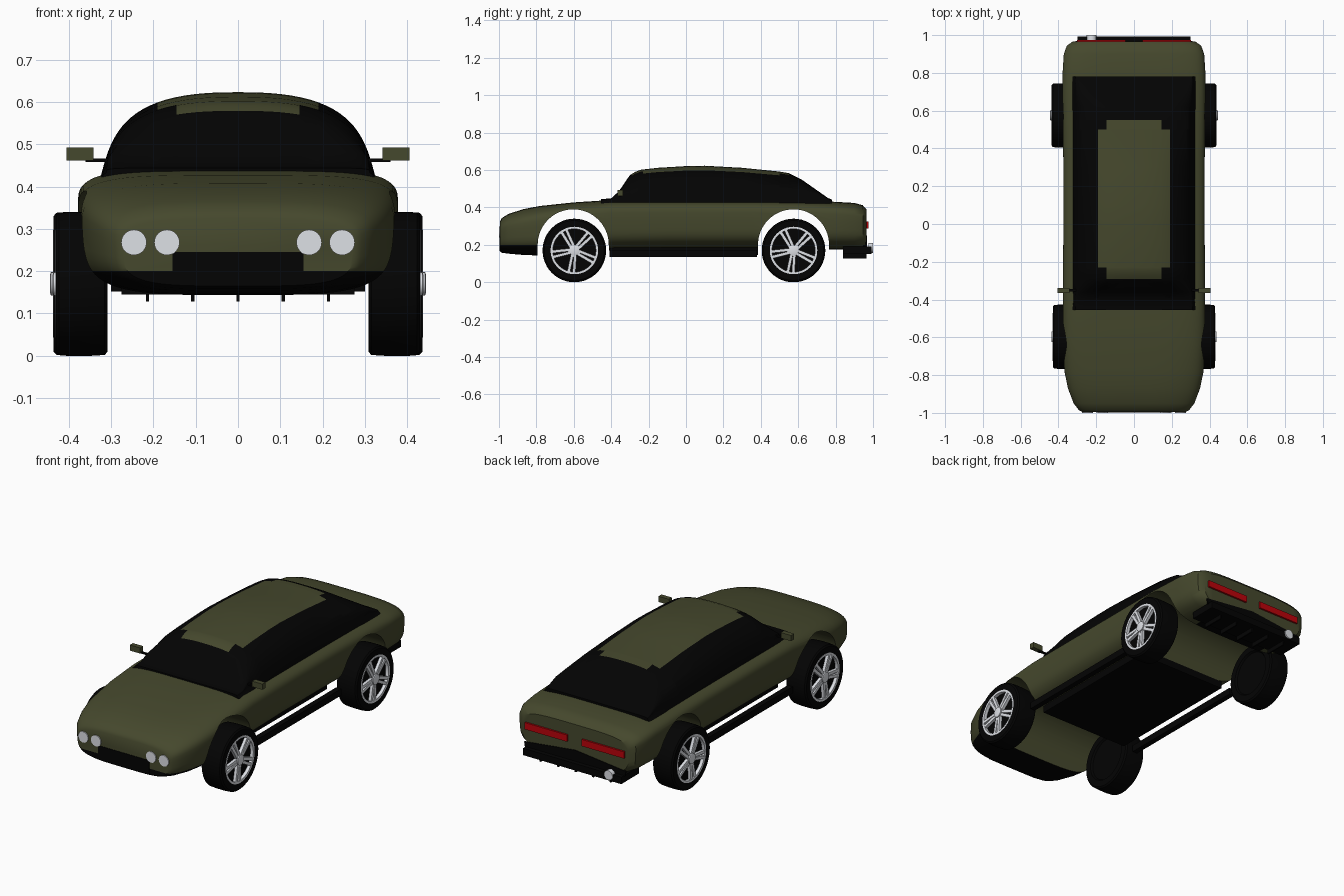
import bpy, bmesh, math
from mathutils import Matrix, Vector

if "Cube" in bpy.data.objects:
    bpy.data.objects.remove(bpy.data.objects["Cube"])


def material(name, rgb, rough=0.6):
    m = bpy.data.materials.new(name)
    m.use_nodes = True
    m.diffuse_color = (*rgb, 1)
    node = m.node_tree.nodes["Principled BSDF"]
    node.inputs["Base Color"].default_value = (*rgb, 1)
    node.inputs["Roughness"].default_value = rough
    return m


OLIVE = material("olive paint", (0.06, 0.065, 0.026))
BLACK = material("black", (0.001, 0.001, 0.001))
SILVER = material("silver", (0.73, 0.75, 0.79))
RED = material("red lamp", (0.5, 0.001, 0.003))


def finish(name, bm, mats, angle=35):
    bmesh.ops.recalc_face_normals(bm, faces=bm.faces)
    mesh = bpy.data.meshes.new(name)
    bm.to_mesh(mesh)
    bm.free()
    for m in mats:
        mesh.materials.append(m)
    mesh.shade_smooth()
    mesh.set_sharp_from_angle(angle=math.radians(angle))
    ob = bpy.data.objects.new(name, mesh)
    bpy.context.collection.objects.link(ob)
    return ob


def box(name, mat, x, y, z):
    bm = bmesh.new()
    bmesh.ops.create_cube(bm, size=1)
    for v in bm.verts:
        v.co = [lo + (c + 0.5) * (hi - lo) for c, (lo, hi) in zip(v.co, (x, y, z))]
    return finish(name, bm, [mat])


def prism(name, mats, outline, axis, lo, hi):
    """Extrude an outline along x (points are y, z) or y (points are x, z)."""
    bm = bmesh.new()
    rings = []
    for d in (lo, hi):
        rings.append([bm.verts.new((d, a, b) if axis == "x" else (a, d, b)) for a, b in outline])
    bridge(bm, rings)
    return finish(name, bm, mats)


def bridge(bm, rings, caps=True):
    n = len(rings[0])
    for a, b in zip(rings, rings[1:]):
        for i in range(n):
            bm.faces.new((a[i], a[(i + 1) % n], b[(i + 1) % n], b[i]))
    if caps:
        bm.faces.new(rings[0])
        bm.faces.new(rings[-1])


def circle(cx, cz, r, n=32):
    return [(cx + r * math.cos(math.tau * i / n), cz + r * math.sin(math.tau * i / n)) for i in range(n)]


def power(v, n):
    return math.copysign(abs(v) ** (2 / n), v)


def slice_mesh(bm, axis, at):
    normal = Vector((0, 0, 0))
    normal[axis] = 1
    bmesh.ops.bisect_plane(bm, geom=bm.verts[:] + bm.edges[:] + bm.faces[:],
                           plane_co=normal * at, plane_no=normal)


# Body shell: stations of (y, half width, top, bottom, upper roundness)
STATIONS = [
    (-0.995, 0.276, 0.325, 0.165, 3.2), (-0.985, 0.293, 0.343, 0.158, 3.2), (-0.95, 0.32, 0.365, 0.153, 3.2),
    (-0.87, 0.35, 0.391, 0.146, 3.2), (-0.78, 0.368, 0.408, 0.143, 3.5), (-0.6, 0.376, 0.427, 0.15, 4.2),
    (-0.4, 0.374, 0.44, 0.17, 4.6), (-0.1, 0.372, 0.441, 0.175, 4.6), (0.35, 0.372, 0.441, 0.175, 4.6),
    (0.6, 0.376, 0.438, 0.175, 4.6), (0.8, 0.376, 0.43, 0.175, 4.4), (0.9, 0.37, 0.424, 0.175, 4),
    (0.945, 0.354, 0.412, 0.177, 3.8), (0.965, 0.325, 0.39, 0.185, 3.8)]
bm = bmesh.new()
rings = []
for y, w, top, bottom, crown in STATIONS:
    mid = bottom + 0.6 * (top - bottom)
    ring = []
    for i in range(64):
        t = math.tau * i / 64
        n = crown if math.sin(t) > 0 else 4
        z = mid + (top - mid if math.sin(t) > 0 else mid - bottom) * power(math.sin(t), n)
        x = w * power(math.cos(t), n) * (1 + 0.12 * (z - 0.3))
        ring.append(bm.verts.new((x, y, z)))
    rings.append(ring)
bridge(bm, rings)
slice_mesh(bm, 2, 0.2)
slice_mesh(bm, 2, 0.18)
bmesh.ops.recalc_face_normals(bm, faces=bm.faces)
for f in bm.faces:
    c = f.calc_center_median()
    limit = 0.2 if c.y < -0.6 or c.y > 0.94 else 0.18
    f.material_index = int(c.z < limit)
body = finish("body_shell", bm, [OLIVE, BLACK])

# Wheel arches cut straight through the body
FRONT_Y, REAR_Y = -0.597, 0.575
for y in (FRONT_Y - 0.006, REAR_Y):
    arch = [(y + 0.19 * math.cos(math.pi * i / 32), 0.2 + 0.19 * math.sin(math.pi * i / 32)) for i in range(33)]
    arch += [(y - 0.193, 0.05), (y + 0.193, 0.05)]
    cutter = prism("arch_cutter", [OLIVE, BLACK], arch, "x", -0.6, 0.6)
    cutter.hide_render = True
    mod = body.modifiers.new("arch", "BOOLEAN")
    mod.operation, mod.solver, mod.object = "DIFFERENCE", "EXACT", cutter
    graph = bpy.context.evaluated_depsgraph_get()
    cut = bpy.data.meshes.new_from_object(body.evaluated_get(graph))
    body.modifiers.clear()
    body.data = cut
    bpy.data.objects.remove(cutter)
body.data.shade_smooth()
body.data.set_sharp_from_angle(angle=math.radians(35))

# Greenhouse: dark dome with a painted roof panel
ROOF = [(-0.455, 0.444), (-0.40, 0.449), (-0.36, 0.485), (-0.30, 0.573), (-0.27, 0.591), (-0.24, 0.602),
        (-0.15, 0.612), (0, 0.621), (0.1, 0.623), (0.3, 0.612), (0.5, 0.592), (0.55, 0.583),
        (0.62, 0.548), (0.7, 0.492), (0.76, 0.45), (0.78, 0.442)]
BASE = 0.422
bm = bmesh.new()
rings = []
for y, top in ROOF:
    n = 2.5 + 5.5 * max(0, 1 - (top - 0.44) / 0.12)
    ring = []
    for i in range(41):
        rise = power(math.sin(math.pi * i / 40), n)
        lean_in = 1 - 0.17 * rise * (1 - rise)
        ring.append(bm.verts.new((0.325 * power(math.cos(math.pi * i / 40), n) * lean_in, y,
                                  BASE + (top - BASE) * rise)))
    rings.append(ring)
bridge(bm, rings)
for side in (-1, 1):
    slice_mesh(bm, 0, side * 0.19)
    slice_mesh(bm, 0, side * 0.145)
for y in (-0.29, -0.23, 0.5, 0.55):
    slice_mesh(bm, 1, y)
for f in bm.faces:
    c = f.calc_center_median()
    long_part = abs(c.x) < 0.145 and -0.29 < c.y < 0.55
    wide_part = abs(c.x) < 0.19 and -0.23 < c.y < 0.5
    f.material_index = int(c.z > 0.5 and (long_part or wide_part))
finish("greenhouse", bm, [BLACK, OLIVE], 50)

# Floor, nose and tail trim
box("floor", BLACK, (-0.275, 0.275), (-0.41, 0.385), (0.145, 0.185))
box("grille", BLACK, (-0.155, 0.155), (-0.998, -0.99), (0.168, 0.245))
box("rear_bumper", BLACK, (-0.3, 0.3), (0.84, 0.993), (0.152, 0.19))
prism("rear_panel", [BLACK], [(-0.305, 0.185), (0.305, 0.185), (0.31, 0.215), (0, 0.25), (-0.31, 0.215)],
      "y", 0.961, 0.969)
for i in range(-2, 3):
    box("diffuser_fin", BLACK, (i * 0.107 - 0.004, i * 0.107 + 0.004), (0.84, 0.965), (0.128, 0.16))
prism("exhaust_pipe", [SILVER], circle(-0.225, 0.183, 0.026), "y", 0.975, 1.0)

# Parts on both sides
for side in (-1, 1):
    def span(a, b):
        return sorted((side * a, side * b))
    box("sill", BLACK, span(0.335, 0.365), (-0.41, 0.38), (0.135, 0.172))
    box("tail_lamp", RED, span(0.045, 0.303), (0.962, 0.975), (0.287, 0.324))
    box("mirror_housing", OLIVE, span(0.342, 0.405), (-0.365, -0.338), (0.461, 0.492))
    box("mirror_stalk", BLACK, span(0.305, 0.36), (-0.357, -0.345), (0.458, 0.466))
    for x in (0.168, 0.246):
        prism("headlamp", [SILVER], circle(side * x, 0.268, 0.03), "y", -1.0, -0.985)


# Wheels: turned tyre, rim ring, five split spokes and hub
def turned(bm, profile, closed, mat, n=48):
    rings = [[bm.verts.new((x, r * math.cos(math.tau * i / n), r * math.sin(math.tau * i / n)))
              for i in range(n)] for x, r in profile]
    before = set(bm.faces)
    bridge(bm, rings + [rings[0]] if closed else rings, not closed)
    for f in set(bm.faces) - before:
        f.material_index = mat


def wheel(name, x, y, side):
    bm = bmesh.new()
    turned(bm, [(-0.05, 0.118), (-0.06, 0.125), (-0.06, 0.16), (-0.053, 0.168), (-0.02, 0.17), (0.03, 0.17),
                (0.055, 0.168), (0.062, 0.16), (0.062, 0.126), (0.045, 0.12)], False, 0)
    turned(bm, [(0.04, 0.127), (0.063, 0.127), (0.063, 0.115), (0.04, 0.115)], True, 1)
    turned(bm, [(0.045, 0.028), (0.068, 0.028), (0.07, 0.022)], False, 1, 20)
    for k in range(5):
        for lean in (-1, 1):
            geo = bmesh.ops.create_cube(bm, size=1)["verts"]
            spoke = (Matrix.Rotation(math.tau * k / 5 + 0.49, 4, "X")
                     @ Matrix.Translation((0.054, 0.011 * lean, 0.068))
                     @ Matrix.Rotation(-0.07 * lean, 4, "X")
                     @ Matrix.Diagonal((0.016, 0.016, 0.1, 1)))
            bmesh.ops.transform(bm, matrix=spoke, verts=geo)
            for f in {f for v in geo for f in v.link_faces}:
                f.material_index = 1
    for v in bm.verts:
        v.co = (side * (x + v.co.x), y + v.co.y, 0.17 + v.co.z)
    finish(name, bm, [BLACK, SILVER])


for side, label in ((1, "left"), (-1, "right")):
    wheel("front_wheel_" + label, 0.368, FRONT_Y, side)
    wheel("rear_wheel_" + label, 0.374, REAR_Y, side)
